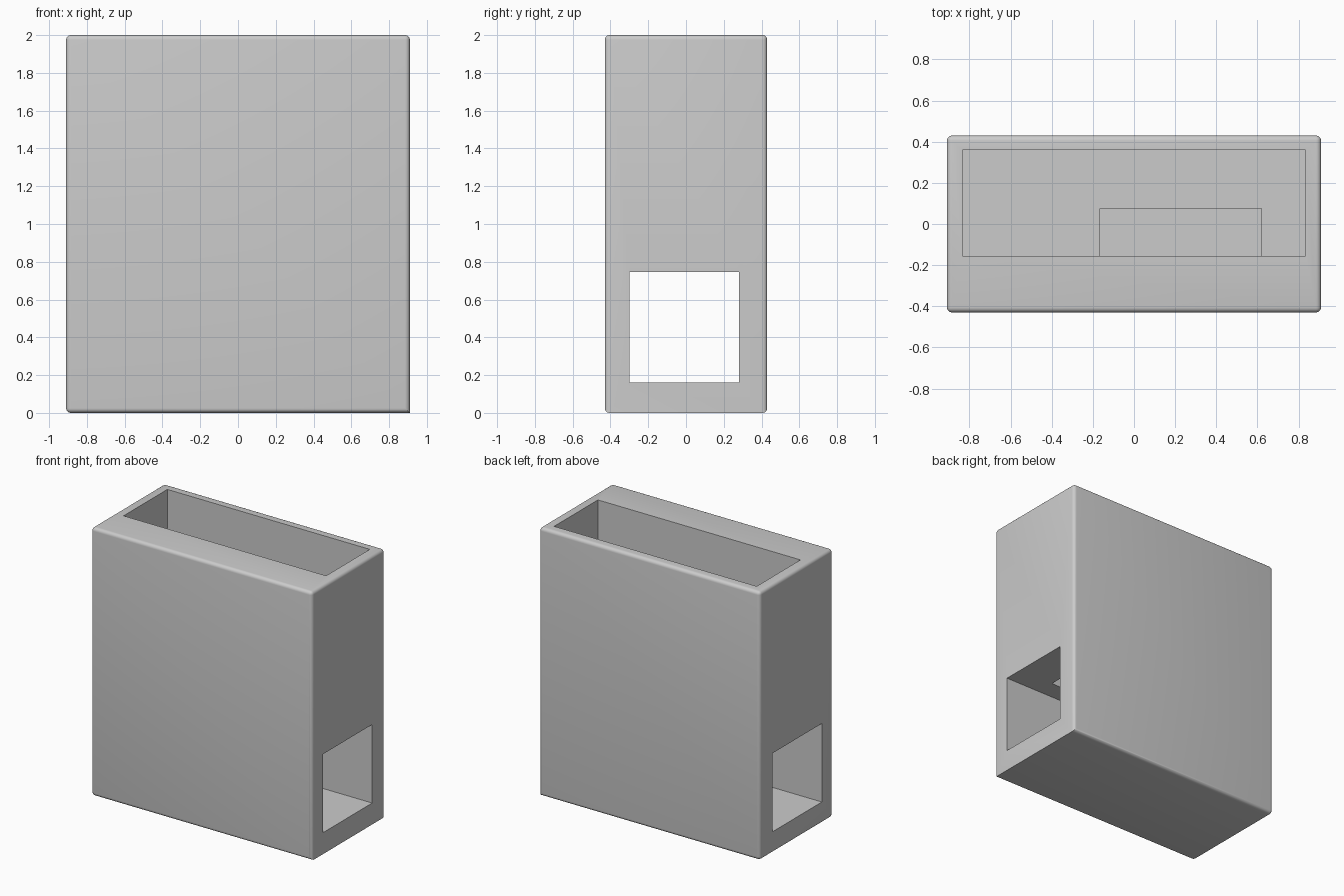
import bpy
import bmesh
import math
from mathutils import Vector

cube = bpy.data.objects.get("Cube")
if cube:
    bpy.data.objects.remove(cube, do_unlink=True)

WIDTH, DEPTH, HEIGHT = 1.82, 0.86, 2.0
ROUND = 0.025
POCKET_FLOOR = 0.82


def make_material(name, colour):
    mat = bpy.data.materials.new(name)
    mat.use_nodes = True
    mat.diffuse_color = colour
    mat.node_tree.nodes["Principled BSDF"].inputs["Base Color"].default_value = colour
    return mat


def make_box(name, low, high):
    """Axis-aligned box between two opposite corners."""
    low, high = Vector(low), Vector(high)
    bm = bmesh.new()
    bmesh.ops.create_cube(bm, size=1)
    bmesh.ops.scale(bm, vec=high - low, verts=bm.verts)
    bmesh.ops.translate(bm, vec=(low + high) / 2, verts=bm.verts)
    mesh = bpy.data.meshes.new(name)
    bm.to_mesh(mesh)
    bm.free()
    obj = bpy.data.objects.new(name, mesh)
    bpy.context.collection.objects.link(obj)
    return obj


def round_edges(obj, keep_sharp):
    bm = bmesh.new()
    bm.from_mesh(obj.data)
    edges = [e for e in bm.edges if not keep_sharp(e)]
    bmesh.ops.bevel(bm, geom=edges, offset=ROUND, segments=5,
                    profile=0.5, affect='EDGES')
    bm.to_mesh(obj.data)
    bm.free()


def cut(target, name, low, high):
    """Carve a box-shaped opening out of the target."""
    cutter = make_box(name, low, high)
    cutter.hide_render = True
    mod = target.modifiers.new(name, 'BOOLEAN')
    mod.operation = 'DIFFERENCE'
    mod.solver = 'EXACT'
    mod.object = cutter
    bpy.context.view_layer.objects.active = target
    bpy.ops.object.modifier_apply(modifier=mod.name)
    bpy.data.objects.remove(cutter, do_unlink=True)


# Outer block, rounded everywhere except the lower edge of one end
body = make_box("dispenser_body", (-WIDTH / 2, -DEPTH / 2, 0),
                (WIDTH / 2, DEPTH / 2, HEIGHT))
round_edges(body, lambda e: all(v.co.x > 0 and v.co.z < ROUND for v in e.verts))

# Open storage pocket in the top
cut(body, "top_pocket", (-0.835, -0.155, POCKET_FLOOR), (0.835, 0.36, HEIGHT + 1))
# Square tunnel running end to end
cut(body, "end_tunnel", (-2, -0.3, 0.16), (2, 0.28, 0.745))
# Drop slot joining the pocket to the tunnel
cut(body, "drop_slot", (-0.165, -0.155, 0.5), (0.62, 0.075, POCKET_FLOOR + 0.1))

body.data.materials.clear()
body.data.materials.append(make_material("light grey", (0.6, 0.6, 0.6, 1)))

bpy.ops.object.select_all(action='DESELECT')
body.select_set(True)
bpy.context.view_layer.objects.active = body
bpy.ops.object.shade_smooth_by_angle(angle=math.radians(30))
